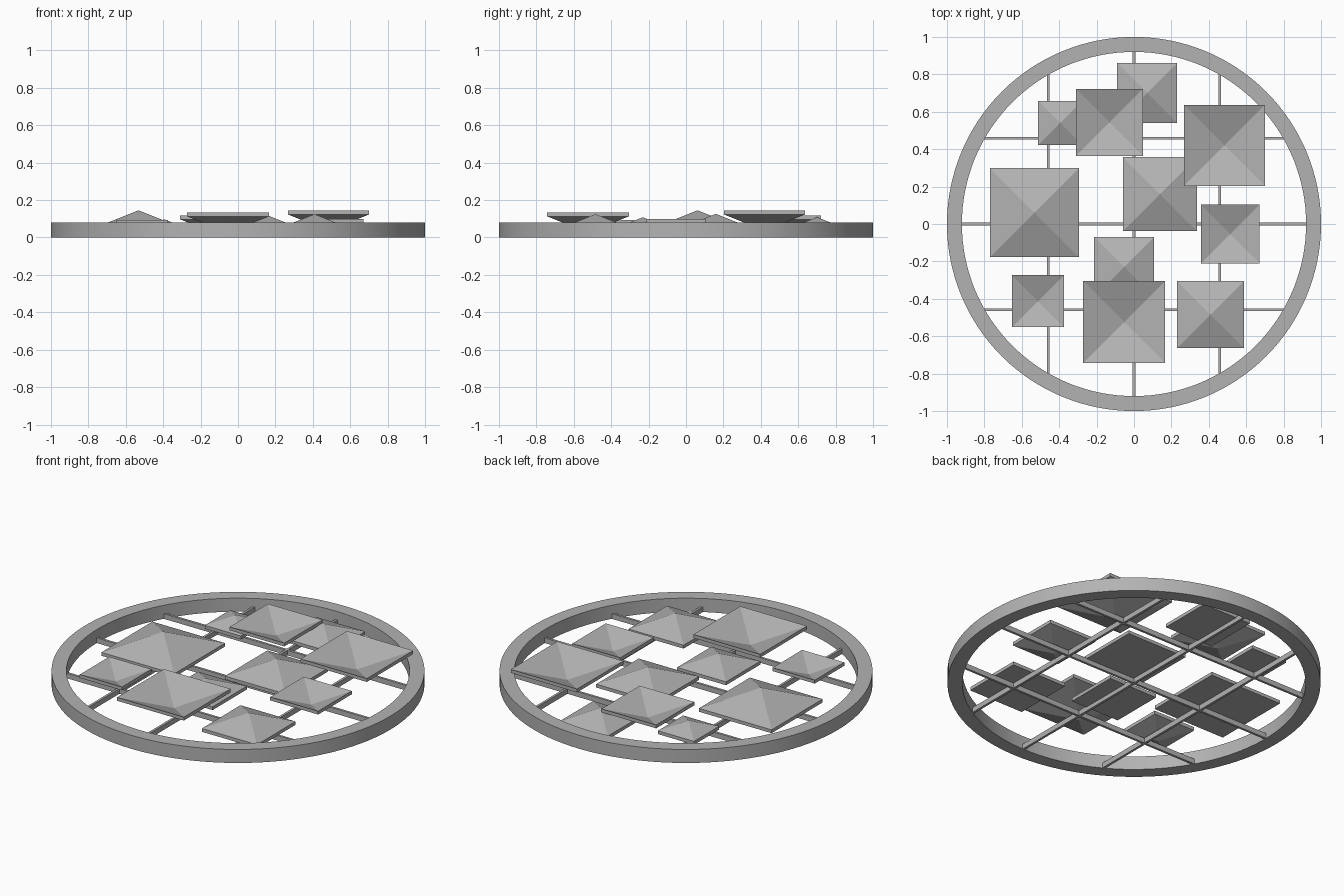
import bpy, bmesh, math

if "Cube" in bpy.data.objects:
    bpy.data.objects.remove(bpy.data.objects["Cube"])

grey = bpy.data.materials.new("warm_grey_metal")
grey.diffuse_color = (0.45, 0.45, 0.45, 1)
grey.use_nodes = True
grey.node_tree.nodes["Principled BSDF"].inputs["Base Color"].default_value = grey.diffuse_color

R_IN, R_OUT, RING_H = 0.92, 1.0, 0.08
BAR_W, BAR_H = 0.014, 0.03
RIM, SLOPE = 0.02, 0.4


def finish(name, bm):
    bmesh.ops.recalc_face_normals(bm, faces=bm.faces)
    mesh = bpy.data.meshes.new(name)
    bm.to_mesh(mesh)
    bm.free()
    mesh.materials.append(grey)
    obj = bpy.data.objects.new(name, mesh)
    bpy.context.collection.objects.link(obj)
    return obj


# Outer ring: rectangular section swept round the z axis
def make_ring(segments=128):
    bm = bmesh.new()
    section = [(R_IN, 0), (R_OUT, 0), (R_OUT, RING_H), (R_IN, RING_H)]
    loops = []
    for i in range(segments):
        a = 2 * math.pi * i / segments
        loops.append([bm.verts.new((r * math.cos(a), r * math.sin(a), z)) for r, z in section])
    for i in range(segments):
        p, q = loops[i], loops[(i + 1) % segments]
        for k in range(4):
            n = (k + 1) % 4
            bm.faces.new((p[k], q[k], q[n], p[n]))
    ring = finish("outer_ring", bm)
    bpy.context.view_layer.objects.active = ring
    ring.select_set(True)
    bpy.ops.object.shade_smooth_by_angle(angle=math.radians(30))
    ring.select_set(False)


# Lattice bar: thin box reaching the inside of the ring
def make_bar(name, offset, along_x):
    half = math.sqrt(R_IN ** 2 - offset ** 2) + 0.004
    bm = bmesh.new()
    bmesh.ops.create_cube(bm, size=1)
    for v in bm.verts:
        u, w = v.co.x * 2 * half, v.co.y * BAR_W + offset
        z = (v.co.z + 0.5) * BAR_H
        v.co = (u, w, z) if along_x else (w, u, z)
    finish(name, bm)


# Square tile with a short rim: raised pyramid on a flat base, or sunken dish
def make_tile(name, x, y, half, rim_top, sunken):
    bm = bmesh.new()
    corners = [(-1, -1), (1, -1), (1, 1), (-1, 1)]
    top = [bm.verts.new((x + half * a, y + half * b, rim_top)) for a, b in corners]
    low = [bm.verts.new((x + half * a, y + half * b, rim_top - RIM)) for a, b in corners]
    depth = SLOPE * half
    apex = bm.verts.new((x, y, rim_top - depth if sunken else rim_top + depth))
    nadir = bm.verts.new((x, y, rim_top - RIM - depth)) if sunken else None
    for k in range(4):
        n = (k + 1) % 4
        bm.faces.new((low[k], low[n], top[n], top[k]))
        bm.faces.new((top[k], top[n], apex))
        if sunken:
            bm.faces.new((low[n], low[k], nadir))
    if not sunken:
        bm.faces.new(low[::-1])
    finish(name, bm)


make_ring()
for i, off in enumerate((-0.458, 0, 0.458)):
    make_bar(f"cross_bar_{i + 1}", off, True)
    make_bar(f"upright_bar_{i + 1}", off, False)

# Raised tiles: x, y, half width, rim height
raised = [
    (-0.532, 0.061, 0.238, 0.050), (0.139, 0.160, 0.198, 0.047),
    (0.070, 0.700, 0.160, 0.045), (-0.395, 0.540, 0.118, 0.050),
    (-0.053, -0.230, 0.160, 0.044), (0.409, -0.484, 0.180, 0.053),
]
# Sunken tiles: x, y, half width, rim height
sunken = [
    (-0.131, 0.543, 0.179, 0.117), (0.484, 0.420, 0.217, 0.143),
    (0.515, -0.053, 0.157, 0.100), (-0.513, -0.412, 0.138, 0.093),
    (-0.053, -0.524, 0.219, 0.133),
]
for i, t in enumerate(raised):
    make_tile(f"raised_tile_{i + 1}", *t, False)
for i, t in enumerate(sunken):
    make_tile(f"sunken_tile_{i + 1}", *t, True)
